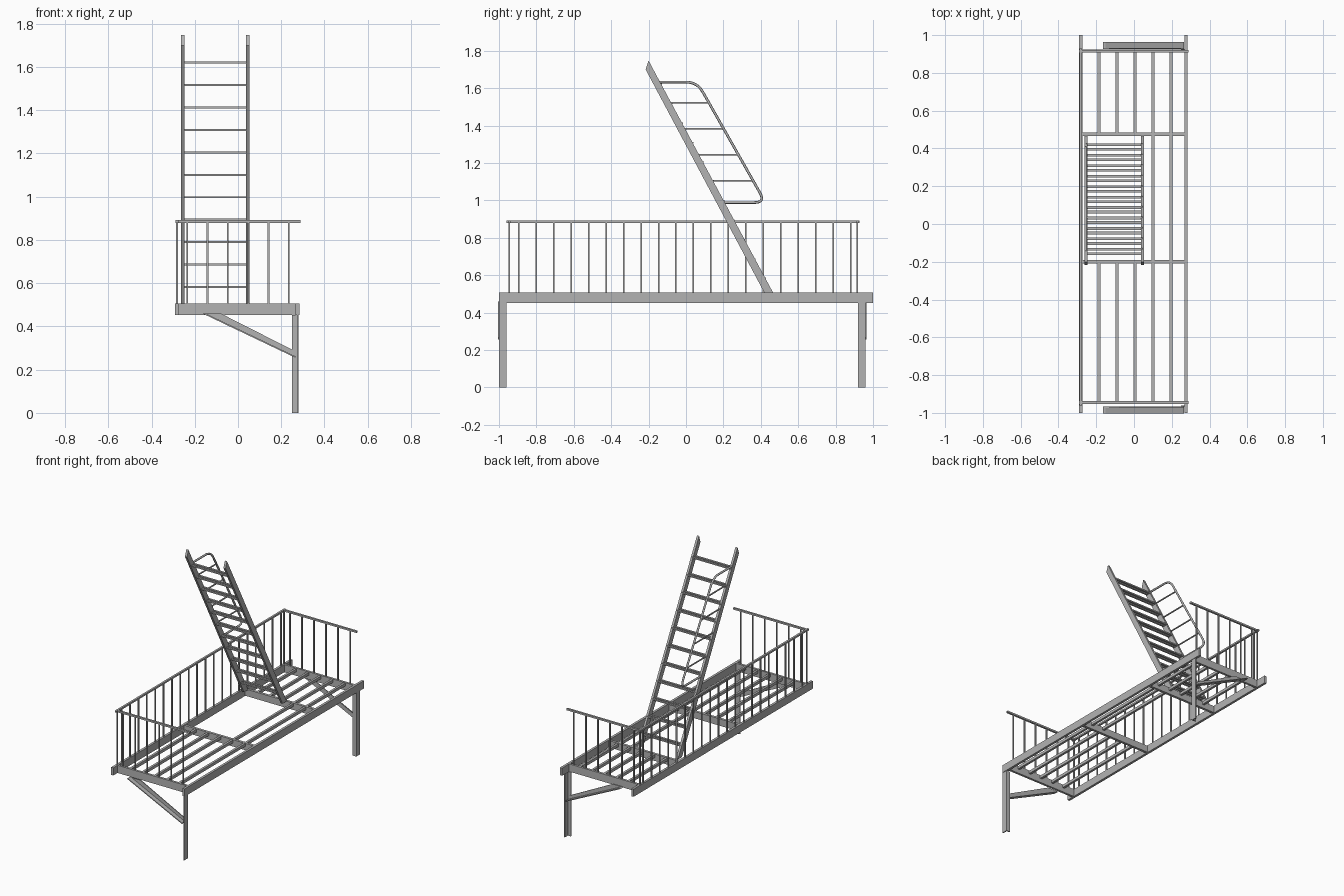
import bpy, bmesh
from mathutils import Vector

cube = bpy.data.objects.get("Cube")
if cube:
    bpy.data.objects.remove(cube, do_unlink=True)

GREY = (0.45, 0.45, 0.45, 1)
steel = bpy.data.materials.new("grey_steel")
steel.use_nodes = True
steel.diffuse_color = GREY
steel.node_tree.nodes["Principled BSDF"].inputs["Base Color"].default_value = GREY


def finish(name, bm):
    bmesh.ops.recalc_face_normals(bm, faces=bm.faces)
    mesh = bpy.data.meshes.new(name)
    bm.to_mesh(mesh)
    bm.free()
    mesh.materials.append(steel)
    obj = bpy.data.objects.new(name, mesh)
    bpy.context.collection.objects.link(obj)


def boxes(name, spans):
    """One object from boxes given as (x0, x1), (y0, y1), (z0, z1)."""
    bm = bmesh.new()
    for span in spans:
        verts = bmesh.ops.create_cube(bm, size=1)["verts"]
        for v in verts:
            v.co = Vector([(a + b) / 2 + c * (b - a) for c, (a, b) in zip(v.co, span)])
    finish(name, bm)


def prism(name, outline, place, near, far):
    """Extrude a flat outline; place(u, v, depth) gives the 3D point."""
    bm = bmesh.new()
    face = bm.faces.new([bm.verts.new(place(u, v, near)) for u, v in outline])
    new = bmesh.ops.extrude_face_region(bm, geom=[face])["geom"]
    shift = Vector(place(0, 0, far)) - Vector(place(0, 0, near))
    bmesh.ops.translate(bm, vec=shift, verts=[g for g in new if isinstance(g, bmesh.types.BMVert)])
    finish(name, bm)


def around(c, w):
    return (c - w / 2, c + w / 2)


DECK = (0.452, 0.506)
FRONT, BACK = -0.945, 0.915
LEFT, RIGHT = -0.282, 0.275
HOLE = (-0.2, 0.475)
HOLE_SIDE = 0.045

# Deck frame
boxes("long_beams", [(around(x, 0.017), (-1, 1), DECK) for x in (LEFT, RIGHT)])
boxes("end_beams", [((LEFT, RIGHT), around(y, 0.016), DECK) for y in (FRONT, BACK)])
boxes("hatch_beams", [((LEFT, RIGHT), around(y, 0.018), (0.456, 0.504)) for y in HOLE])

# Deck slats, broken where the hatch is
slats = []
for i in range(5):
    x = -0.185 + i * 0.095
    runs = [(FRONT, HOLE[0]), (HOLE[1], BACK)] if x < HOLE_SIDE else [(FRONT, BACK)]
    slats += [(around(x, 0.016), run, (0.482, 0.502)) for run in runs]
boxes("deck_slats", slats)

# Angle iron legs, with the flange towards the middle, and diagonal braces
T = 0.007


def xz(u, v, d):
    return (u, d, v)


for label, y0, inner, outer in (("front", -1, -0.96, -1), ("back", 0.92, 0.92, 1)):
    flange = sorted((inner, inner + T * outer))
    boxes(label + "_leg", [((0.28 - T, 0.28), (y0, y0 + 0.04), (0, DECK[0])),
                           ((0.25, 0.28), flange, (0, DECK[0]))])
    near = inner + T * outer
    prism(label + "_brace_web", [(-0.165, 0.46), (-0.08, 0.46), (0.265, 0.285), (0.265, 0.255)],
          xz, near, near + 0.006 * outer)
    prism(label + "_brace_flange", [(-0.165, 0.46), (-0.15, 0.46), (0.265, 0.262), (0.265, 0.255)],
          xz, near, inner + 0.044 * outer)

# Guard rails on one long side and both ends
RAIL = (0.879, 0.891)
boxes("long_top_rail", [(around(LEFT, 0.014), (-0.96, 0.928), RAIL)])
boxes("end_top_rails", [((-0.29, 0.289), around(y, 0.014), RAIL) for y in (FRONT, BACK)])
POST = (0.5, 0.882)
posts = [(around(LEFT, 0.008), around(-0.895 + i * 0.0935, 0.008), POST) for i in range(20)]
for y in (FRONT, BACK):
    posts.append((around(LEFT, 0.008), around(y, 0.008), POST))
    posts += [(around(-0.235 + i * 0.094, 0.008), around(y, 0.008), POST) for i in range(6)]
boxes("balusters", posts)


# Steep ladder
def slope_y(z):
    return 0.4425 - (z - 0.505) * 0.5335


STRINGERS = (-0.255, 0.046)
for label, x in zip(("outer", "inner"), STRINGERS):
    prism(label + "_stringer", [(0.42, 0.504), (0.467, 0.504), (-0.175, 1.7), (-0.2, 1.747), (-0.216, 1.7)],
          lambda u, v, d: (d, u, v), x - 0.008, x + 0.008)

# Each tread is a pair of flat bars
treads = []
for i in range(11):
    z = 0.582 + i * 0.1038
    for side in (-1, 1):
        treads.append((STRINGERS, around(slope_y(z) + 0.006 + side * 0.012, 0.014), around(z, 0.009)))
boxes("treads", treads)


# Looped handrail with cross bars on the outer stringer
def tube(name, points, radius, corners=()):
    curve = bpy.data.curves.new(name, "CURVE")
    curve.dimensions = "3D"
    curve.bevel_depth = radius
    curve.bevel_resolution = 2
    curve.use_fill_caps = True
    path = []
    for i, (y, z) in enumerate(points):
        p = Vector((STRINGERS[0], y, z))
        if i in corners:
            # Round the corner with a quadratic arc
            before = Vector((p.x, *points[i - 1])) - p
            after = Vector((p.x, *points[i + 1])) - p
            a, b = p + before.normalized() * 0.06, p + after.normalized() * 0.06
            for k in range(7):
                t = k / 6
                path.append(a * (1 - t) ** 2 + p * 2 * t * (1 - t) + b * t * t)
        else:
            path.append(p)
    spline = curve.splines.new("POLY")
    spline.points.add(len(path) - 1)
    for sp, p in zip(spline.points, path):
        sp.co = (*p, 1)
    curve.materials.append(steel)
    obj = bpy.data.objects.new(name, curve)
    bpy.context.collection.objects.link(obj)


TOP, LOW = (0.06, 1.632), (0.425, 0.988)
tube("handrail", [(slope_y(1.632), 1.632), TOP, LOW, (slope_y(0.988), 0.988)], 0.007, (1, 2))
for i in range(4):
    z = 1.522 - i * 0.139
    t = (TOP[1] - z) / (TOP[1] - LOW[1])
    tube("handrail_bar", [(slope_y(z), z), (TOP[0] + t * (LOW[0] - TOP[0]), z)], 0.005)
